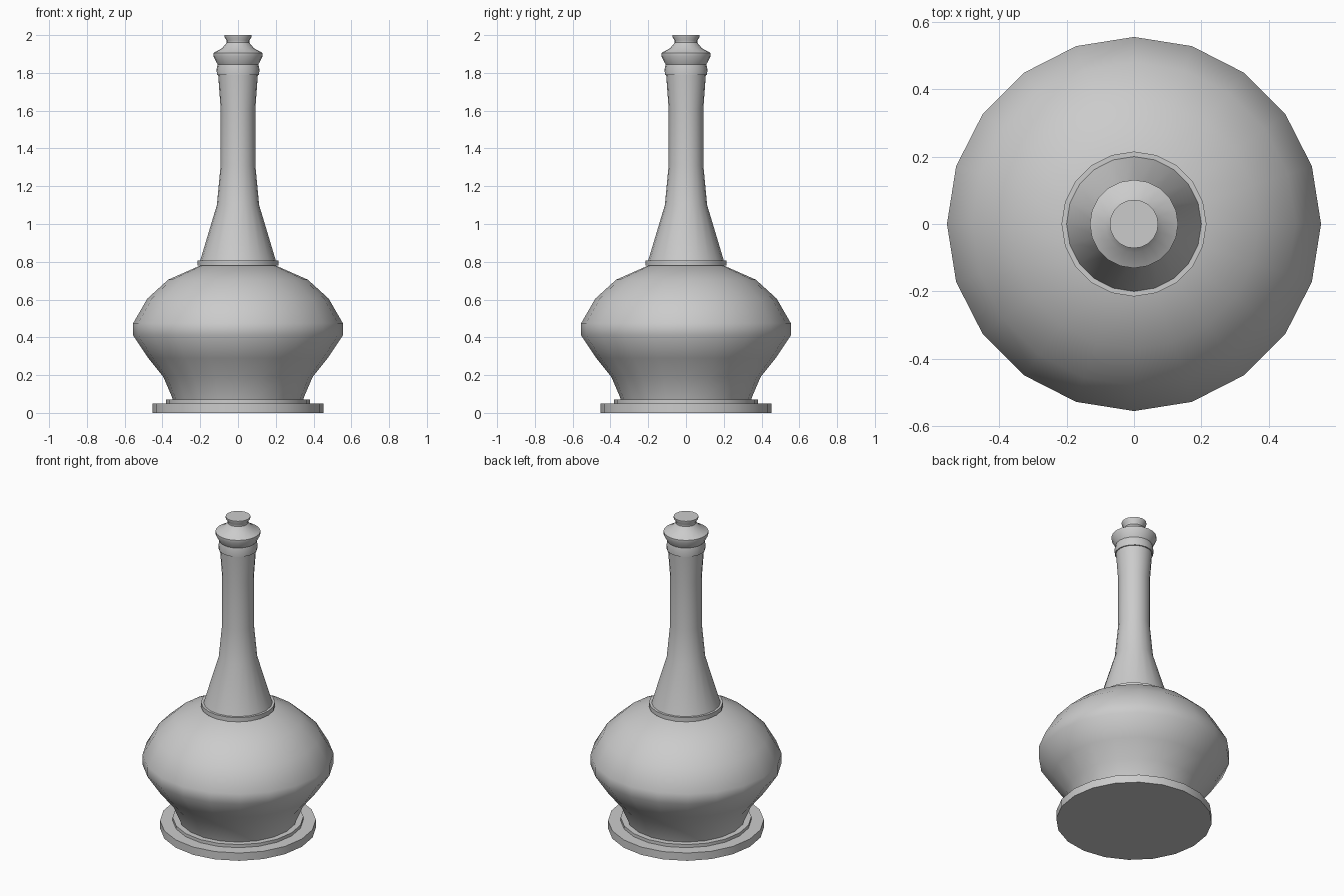
import bpy, bmesh, math

if "Cube" in bpy.data.objects:
    bpy.data.objects.remove(bpy.data.objects["Cube"])

SIDES = 20


def lathe(name, profile, angle=35):
    """Revolve (radius, height) points into a closed, capped solid."""
    bm = bmesh.new()
    rings = []
    for r, z in profile:
        rings.append([bm.verts.new((r * math.cos(2 * math.pi * i / SIDES),
                                    r * math.sin(2 * math.pi * i / SIDES), z))
                      for i in range(SIDES)])
    for low, high in zip(rings, rings[1:]):
        for i in range(SIDES):
            j = (i + 1) % SIDES
            bm.faces.new((low[i], low[j], high[j], high[i]))
    bm.faces.new(rings[0][::-1])
    bm.faces.new(rings[-1])
    mesh = bpy.data.meshes.new(name)
    bm.to_mesh(mesh)
    bm.free()
    obj = bpy.data.objects.new(name, mesh)
    bpy.context.collection.objects.link(obj)
    bpy.ops.object.select_all(action='DESELECT')
    obj.select_set(True)
    bpy.context.view_layer.objects.active = obj
    bpy.ops.object.shade_smooth_by_angle(angle=math.radians(angle))
    return obj


# Stepped foot
lathe("foot", [(0.453, 0), (0.453, 0.05), (0.38, 0.05), (0.38, 0.07)])

# Bulbous body
lathe("body", [(0.345, 0.07), (0.352, 0.09), (0.395, 0.19), (0.475, 0.29),
               (0.555, 0.41), (0.555, 0.475), (0.48, 0.605), (0.37, 0.705),
               (0.20, 0.78)])

# Collar where the neck meets the body
lathe("collar", [(0.215, 0.78), (0.215, 0.807)])

# Tapering neck
lathe("neck", [(0.20, 0.807), (0.112, 1.10), (0.092, 1.31),
               (0.092, 1.61), (0.105, 1.79)])

# Lip ring and stopper
lathe("lip", [(0.112, 1.79), (0.113, 1.82), (0.108, 1.845),
              (0.131, 1.888), (0.131, 1.905)])
lathe("stopper", [(0.131, 1.905), (0.085, 1.93), (0.06, 1.96),
                  (0.06, 1.972), (0.072, 1.99), (0.072, 2.0)])
